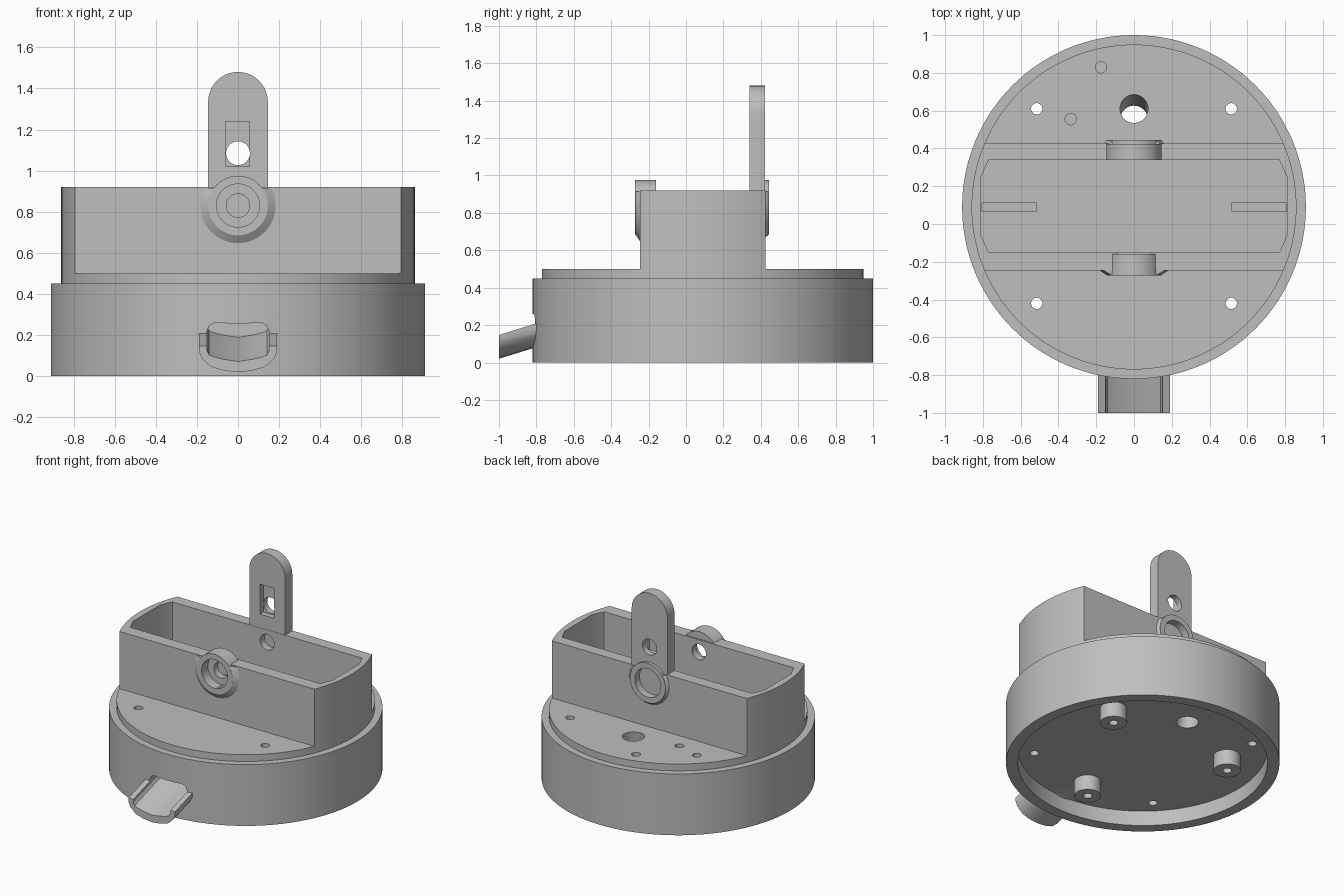
import bpy, bmesh, math
from mathutils import Vector, Matrix

if "Cube" in bpy.data.objects:
    bpy.data.objects.remove(bpy.data.objects["Cube"])

CY = 0.09          # centre of the round base in y
BZ = 0.83          # height of the pivot bearings

grey = bpy.data.materials.new("light_grey")
grey.use_nodes = True
colour = (0.52, 0.52, 0.52, 1)
grey.diffuse_color = colour
grey.node_tree.nodes["Principled BSDF"].inputs["Base Color"].default_value = colour


def finish(name, bm):
    bmesh.ops.recalc_face_normals(bm, faces=bm.faces)
    mesh = bpy.data.meshes.new(name)
    bm.to_mesh(mesh)
    bm.free()
    mesh.materials.append(grey)
    obj = bpy.data.objects.new(name, mesh)
    bpy.context.scene.collection.objects.link(obj)
    return obj


def rod(name, r, a, b, r2=None, segments=48):
    """Cylinder or cone from point a to point b."""
    a, b = Vector(a), Vector(b)
    turn = (b - a).to_track_quat('Z', 'Y').to_matrix().to_4x4()
    bm = bmesh.new()
    bmesh.ops.create_cone(bm, cap_ends=True, segments=segments, radius1=r,
                          radius2=r if r2 is None else r2, depth=(b - a).length,
                          matrix=Matrix.Translation((a + b) / 2) @ turn)
    return finish(name, bm)


def prism(name, points, along):
    """Extrude a closed outline along a vector."""
    bm = bmesh.new()
    face = bm.faces.new([bm.verts.new(p) for p in points])
    moved = bmesh.ops.extrude_face_region(bm, geom=[face])["geom"]
    bmesh.ops.translate(bm, vec=along, verts=[v for v in moved if isinstance(v, bmesh.types.BMVert)])
    return finish(name, bm)


def block(name, x0, x1, y0, y1, z0, z1):
    return prism(name, [(x0, y0, z0), (x1, y0, z0), (x1, y1, z0), (x0, y1, z0)], (0, 0, z1 - z0))


def combine(target, tool, how):
    mod = target.modifiers.new("bool", 'BOOLEAN')
    mod.operation, mod.solver, mod.object = how, 'EXACT', tool
    bpy.context.view_layer.objects.active = target
    bpy.ops.object.modifier_apply(modifier=mod.name)
    bpy.data.objects.remove(tool)


def cut(target, tool):
    combine(target, tool, 'DIFFERENCE')


def add(target, tool):
    combine(target, tool, 'UNION')


# round base with a stepped top and a housing trimmed from the same cylinder
body = rod("round_base_and_housing", 0.91, (0, CY, 0), (0, CY, 0.45), segments=128)
housing = rod("housing", 0.86, (0, CY, 0.3), (0, CY, 0.92), segments=128)
cut(housing, block("front_trim", -1, 1, -1, -0.245, 0.5, 1))
cut(housing, block("back_trim", -1, 1, 0.425, 1.2, 0.5, 1))
add(body, housing)

# upright tab with a rounded top
arc = [math.pi * i / 32 for i in range(33)]
outline = [(0.145 * math.cos(t), 0.34, 1.335 + 0.145 * math.sin(t)) for t in arc]
tab = prism("upright_tab", outline + [(-0.145, 0.34, 0.6), (0.145, 0.34, 0.6)], (0, 0.083, 0))
cut(tab, block("tab_recess", -0.06, 0.055, 0.3, 0.38, 1.02, 1.24))
cut(tab, rod("tab_hole", 0.058, (0, 0.2, 1.085), (0, 0.6, 1.085)))
add(body, tab)

# pivot bearings with flared collars, front and back
for inner, outer, wall, flare in ((-0.16, -0.272, -0.24, 0.19), (0.345, 0.445, 0.42, 0.165)):
    collar = rod("collar", flare, (0, wall, BZ), (0, outer, BZ), 0.143)
    cut(collar, block("collar_trim", -1, 1, -1, 1, 0.915, 2))
    add(body, collar)
    add(body, rod("bearing", 0.145, (0, inner, BZ), (0, outer, BZ)))

# housing cavity with chamfered corners and floor grooves
quarter = [(0.81, -0.06), (0.81, 0.25), (0.77, 0.338), (-0.77, 0.338),
           (-0.81, 0.25), (-0.81, -0.06), (-0.77, -0.15), (0.77, -0.15)]
cut(body, prism("cavity", [(x, y, 0.5) for x, y in quarter], (0, 0, 0.6)))
for s in (-1, 1):
    x0, x1 = sorted((s * 0.515, s * 0.808))
    cut(body, block("groove", x0, x1, 0.07, 0.11, 0.46, 0.55))

# bearing bores and outer counterbores
cut(body, rod("bore", 0.057, (0, -0.5, BZ), (0, 0.6, BZ)))
cut(body, rod("front_counterbore", 0.105, (0, -0.4, BZ), (0, -0.2, BZ)))
cut(body, rod("back_counterbore", 0.105, (0, 0.6, BZ), (0, 0.39, BZ)))

# hollow underside
cut(body, rod("underside", 0.83, (0, CY, -0.1), (0, CY, 0.11), segments=128))

# screw holes, slanted cable hole and two blind holes
for x in (-0.515, 0.515):
    for y in (-0.42, 0.61):
        cut(body, rod("screw_hole", 0.03, (x, y, 0), (x, y, 0.7), segments=32))
cut(body, rod("cable_hole", 0.074, (0, 0.52, -0.1), (0, 0.64, 0.7)))
for x, y in ((-0.175, 0.83), (-0.335, 0.555)):
    cut(body, rod("blind_hole", 0.03, (x, y, 0.4), (x, y, 0.6), segments=32))

# three feet posts below
for k in range(3):
    t = math.radians(30 + 120 * k)
    x, y = 0.57 * math.cos(t), CY + 0.57 * math.sin(t)
    post = rod("foot_post", 0.09, (x, y, 0), (x, y, 0.15))
    cut(post, rod("foot_hole", 0.03, (x, y, -0.1), (x, y, 0.08), segments=32))
    add(body, post)


def mirrored(half, y):
    """Outline from its right half, listed from bottom centre to the top."""
    left = [(-x, z) for x, z in reversed(half) if x > 0]
    return [(x, y, z) for x, z in half + left]


# sloping spout at the front, cut through into a pocket in the base
shell = [(0, 0.02), (0.07, 0.027), (0.13, 0.045), (0.175, 0.085), (0.19, 0.12), (0.19, 0.147)]
bore = [(0, 0.065), (0.07, 0.076), (0.12, 0.088), (0.14, 0.097), (0.15, 0.115), (0.15, 0.155),
        (0.14, 0.18), (0.115, 0.195)]
add(body, prism("spout", mirrored(shell, -1), (0, 0.43, 0.133)))
cut(body, prism("spout_channel", mirrored(bore, -1.02), (0, 0.4, 0.124)))

# smooth round walls, keep the edges sharp
for obj in bpy.context.selected_objects:
    obj.select_set(False)
body.select_set(True)
bpy.context.view_layer.objects.active = body
bpy.ops.object.shade_smooth_by_angle(angle=math.radians(30))
